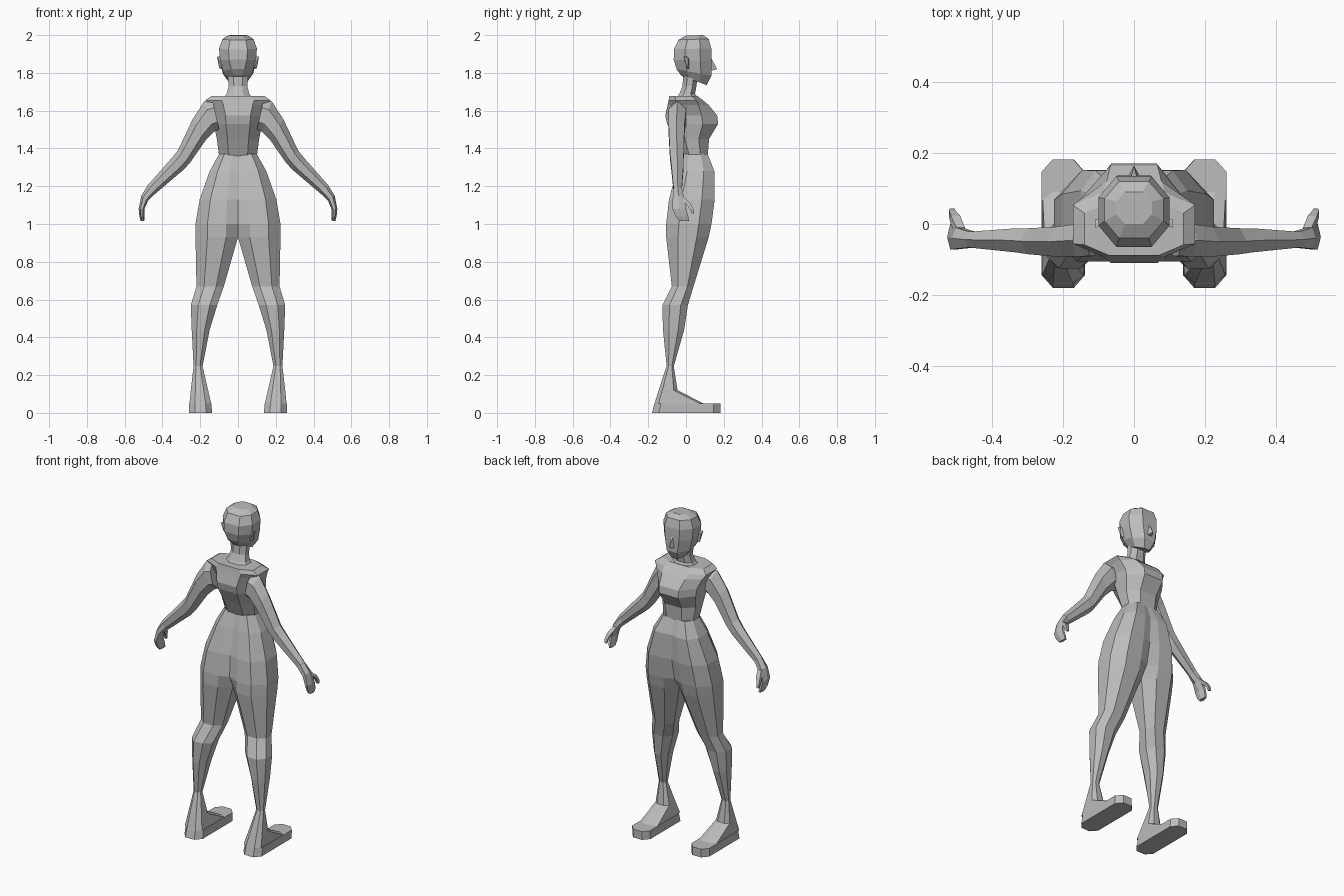
import bpy, bmesh
from mathutils import Vector

grey = bpy.data.materials.new("plain grey")
grey.diffuse_color = (0.5, 0.5, 0.5, 1)


def finish(name, bm, mirror):
    """Turn a bmesh into a flat shaded object, mirrored over x when asked."""
    bmesh.ops.recalc_face_normals(bm, faces=bm.faces)
    if mirror:  # open the seam so both halves join
        seam = [f for f in bm.faces if all(abs(v.co.x) < 1e-4 for v in f.verts)]
        bmesh.ops.delete(bm, geom=seam, context='FACES')
    me = bpy.data.meshes.new(name)
    bm.to_mesh(me)
    bm.free()
    me.materials.append(grey)
    ob = bpy.data.objects.new(name, me)
    bpy.context.collection.objects.link(ob)
    if mirror:
        ob.modifiers.new("mirror", 'MIRROR').use_axis[0] = True
    return ob


def loft(name, rings, mirror=False):
    """Skin a list of rings with equal point counts and cap the ends."""
    bm = bmesh.new()
    vs = [[bm.verts.new(p) for p in r] for r in rings]
    n = len(rings[0])
    for a, b in zip(vs, vs[1:]):
        for i in range(n):
            j = (i + 1) % n
            bm.faces.new((a[i], a[j], b[j], b[i]))
    bm.faces.new(vs[0])
    bm.faces.new(vs[-1])
    return finish(name, bm, mirror)


def hull(name, pts, mirror=False):
    bm = bmesh.new()
    for p in pts:
        bm.verts.new(p)
    bmesh.ops.convex_hull(bm, input=bm.verts)
    return finish(name, bm, mirror)


def octagon(z, x0, x1, y0, y1, cx=0.28, cy=0.28, inner=None, zb=None):
    """Level eight sided ring; inner is the corner cut at x0, zb the back height."""
    w, d = x1 - x0, y1 - y0
    a, b = cx * w, cy * d
    c = b if inner is None else inner * d
    zb = z if zb is None else zb
    pts = [(x0 + a, y0), (x1 - a, y0), (x1, y0 + b), (x1, y1 - b),
           (x1 - a, y1), (x0 + a, y1), (x0, y1 - c), (x0, y0 + c)]
    return [(x, y, zb + (z - zb) * (y - y0) / d) for x, y in pts]


def limb_ring(xo, zo, xi, zi, y0, y1):
    """Six sided ring across a limb, from its outer to its inner edge."""
    o, i = Vector((xo, 0, zo)), Vector((xi, 0, zi))
    shape = [(0, .5), (.28, 0), (.75, 0), (1, .5), (.75, 1), (.28, 1)]
    return [o.lerp(i, t) + Vector((0, y0 + s * (y1 - y0), 0)) for t, s in shape]


# head: jaw, cheeks, skull and crown
loft("head", [octagon(z, -x, x, y0, y1, c, .3, None, zb) for z, zb, x, y0, y1, c in [
    (1.735, 1.785, .048, -.025, .11, .3),
    (1.785, 1.82, .08, -.05, .135, .28),
    (1.86, 1.87, .095, -.065, .136, .25),
    (1.93, 1.925, .1, -.064, .134, .25),
    (1.98, 1.975, .083, -.04, .12, .25),
    (2.0, 1.997, .05, 0, .09, .25)]])
hull("nose", [(-.008, .13, 1.885), (.008, .13, 1.885), (-.018, .13, 1.81),
              (.018, .13, 1.81), (0, .165, 1.82)])
hull("ear", [(x, y, z) for x, y, z in [
    (.085, -.005, 1.89), (.11, -.01, 1.885), (.11, .012, 1.88), (.085, .02, 1.87),
    (.1, .008, 1.825), (.085, .015, 1.82), (.085, -.005, 1.83)]], True)

# neck flaring into the shoulders
loft("neck", [octagon(z, -x, x, y0, y1) for z, x, y0, y1 in [
    (1.655, .085, -.06, .07), (1.69, .06, -.035, .048),
    (1.73, .05, -.018, .055), (1.8, .055, -.015, .065)]])

# chest from waist to shoulder line
loft("torso", [octagon(z, -x, x, y0, y1, .25, c) for z, x, y0, y1, c in [
    (1.36, .1, -.02, .115, .28),
    (1.45, .112, -.06, .122, .3),
    (1.53, .128, -.1, .17, .3),
    (1.575, .132, -.11, .165, .3),
    (1.63, .155, -.097, .12, .25),
    (1.655, .172, -.092, .09, .2),
    (1.678, .14, -.088, .06, .2)]])

# hips running down into both legs
loft("hips_and_leg", [octagon(z, x0, x1, y0, y1, .28, .28, i)
                      for z, x0, x1, y0, y1, i in [
    (1.37, 0, .1, -.02, .115, .03),
    (1.28, 0, .15, -.05, .15, .04),
    (1.13, 0, .203, -.09, .152, .06),
    (1.0, 0, .225, -.105, .135, .1),
    (.93, 0, .225, -.105, .12, .25),
    (.67, .075, .22, -.075, .04, .28),
    (.57, .11, .25, -.125, .01, .28),
    (.44, .15, .245, -.122, -.01, .28),
    (.245, .188, .235, -.102, -.065, .28)]], True)

# foot: sole with toe ledge, instep and ankle
loft("foot", [octagon(z, x0, x1, y0, y1, .26, c) for z, x0, x1, y0, y1, c in [
    (0, .138, .26, -.18, .182, .1),
    (.05, .14, .26, -.167, .182, .1),
    (.051, .142, .257, -.166, .09, .08),
    (.12, .158, .25, -.145, -.045, .2),
    (.25, .188, .235, -.102, -.065, .28)]], True)

# arm from shoulder to wrist, then the hand
loft("arm", [limb_ring(*r) for r in [
    (.135, 1.66, .1, 1.5, -.09, .0),
    (.178, 1.65, .125, 1.49, -.092, .0),
    (.24, 1.555, .17, 1.445, -.092, -.008),
    (.318, 1.39, .25, 1.33, -.085, -.012),
    (.35, 1.35, .285, 1.29, -.08, -.012),
    (.478, 1.205, .438, 1.16, -.066, -.022)]], True)
loft("hand", [limb_ring(*r) for r in [
    (.476, 1.207, .436, 1.162, -.066, -.022),
    (.512, 1.15, .475, 1.125, -.07, -.01),
    (.526, 1.08, .495, 1.08, -.072, .0),
    (.522, 1.04, .495, 1.04, -.055, .012),
    (.515, 1.015, .495, 1.018, -.035, .015)]], True)
loft("thumb", [[(x, y, z) for x, y in
                [(xc - r, yc - r), (xc + r, yc - r), (xc + r, yc + r), (xc - r, yc + r)]]
               for xc, yc, z, r in [(.488, -.022, 1.14, .012), (.502, .01, 1.11, .013),
                                    (.512, .03, 1.08, .009), (.512, .038, 1.055, .006)]], True)
